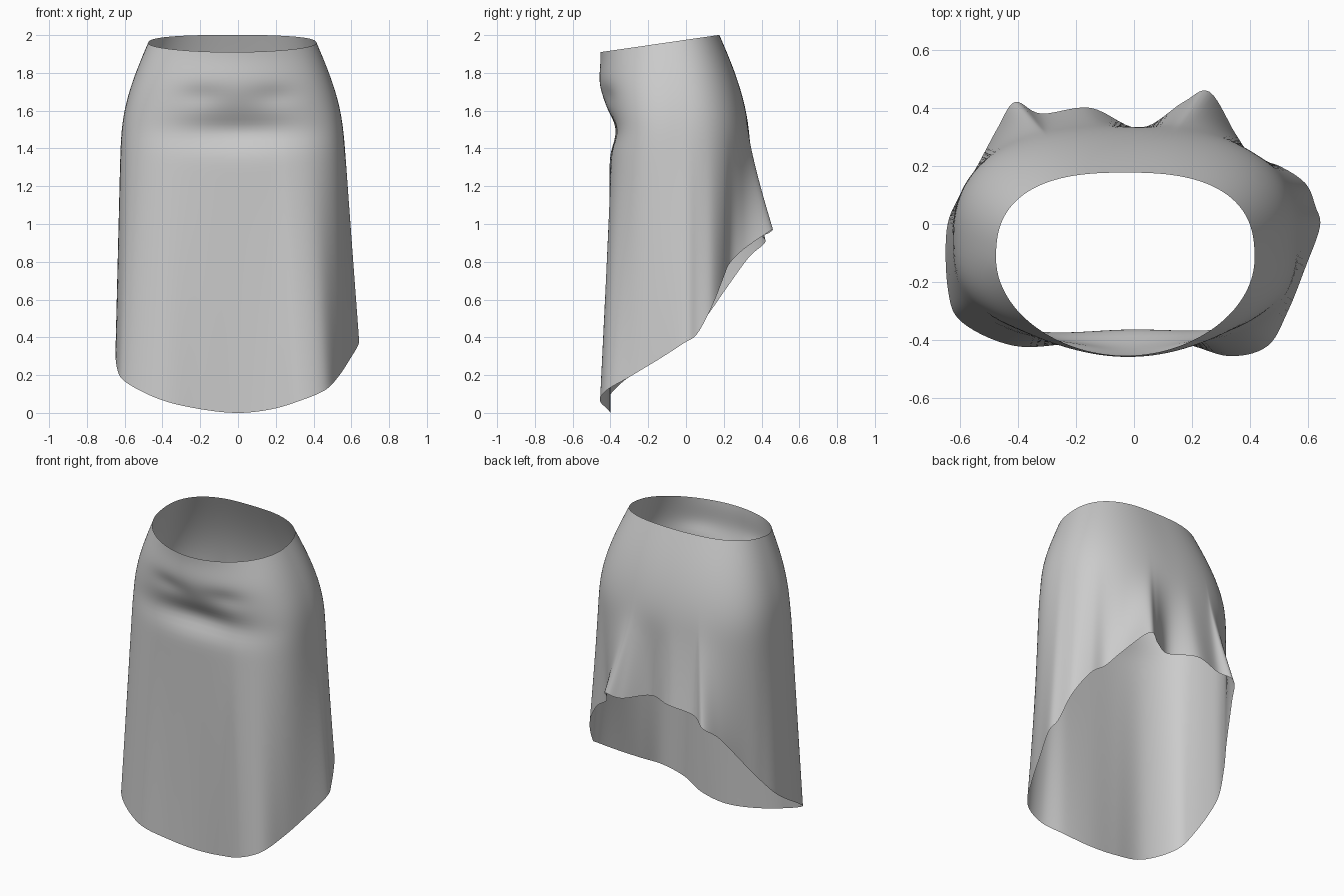
import bpy, bmesh, math
from mathutils import Vector

if "Cube" in bpy.data.objects:
    bpy.data.objects.remove(bpy.data.objects["Cube"])

# Hem line, counter-clockwise from the front centre (x, y, z)
HEM = [Vector(p) for p in (
    (0, -.40, 0), (.18, -.415, .02), (.33, -.455, .065), (.46, -.42, .12),
    (.53, -.30, .19), (.59, -.15, .28), (.64, -.01, .37), (.625, .06, .42),
    (.59, .14, .57), (.50, .20, .72), (.41, .23, .79), (.35, .31, .87),
    (.26, .455, .97), (.17, .42, .945), (.02, .33, .97), (-.15, .40, .98),
    (-.32, .38, .95), (-.41, .42, .905), (-.47, .33, .82), (-.54, .20, .64),
    (-.60, .10, .50), (-.645, -.02, .37), (-.64, -.23, .235),
    (-.59, -.34, .16), (-.41, -.42, .07), (-.20, -.41, .02))]
SUB, UPPER, LOWER = 7, 20, 40


def spline(pts, i, t):
    """Closed Catmull-Rom curve."""
    n = len(pts)
    a, b, c, d = (pts[(i + k) % n] for k in (-1, 0, 1, 2))
    return .5 * (2 * b + (c - a) * t + (2 * a - 5 * b + 4 * c - d) * t * t
                 + (3 * b - a - 3 * c + d) * t ** 3)


def ring(ang, cx, cy, rx, front, back, nf, nb):
    """Boxy oval whose front and back halves differ."""
    c, s = math.cos(ang), math.sin(ang)
    ry, n = (back, nb) if s > 0 else (front, nf)
    r = (abs(c / rx) ** n + abs(s / ry) ** n) ** (-1 / n)
    return Vector((cx + r * c, cy + r * s, 0))


def bump(v, centre, width):
    return math.exp(-((v - centre) / width) ** 2)


def creases(p):
    """Front folds below the waistband."""
    if p.y < -.1:
        w = min(1, (-.1 - p.y) / .2)
        p.y += w * (.045 * bump(p.z, 1.49, .085) * bump(p.x, 0, .33)
                    + .012 * bump(p.z, 1.68, .055) * bump(abs(p.x), .2, .12)
                    - .03 * bump(p.z, 1.74, .12) * bump(p.x, 0, .35))
    return p


def relax(col, times):
    """Soften a column, keeping its ends."""
    for _ in range(times):
        col = [col[0]] + [(a + 2 * b + c) / 4 for a, b, c in
                          zip(col, col[1:], col[2:])] + [col[-1]]
    return col


# Columns run from waist through hip to hem
columns = []
for i in range(len(HEM)):
    for k in range(SUB):
        hem = spline(HEM, i, k / SUB)
        hem.z = max(hem.z, 0)
        ang = math.atan2(hem.y + .05, hem.x + .02)
        waist = ring(ang, -.03, -.12, .445, .33, .297, 1.95, 2.6)
        waist.z = 1.91 + .09 * min(1, (waist.y + .45) / .62)
        hip = ring(ang, -.03, -.04, .59, .365, .375, 2.8, 2.5)
        hip.z = 1.5
        col = []
        for j in range(UPPER):
            u = j / UPPER
            p = waist.lerp(hip, 1 - (1 - u) ** 1.5)
            p.z = waist.z + (hip.z - waist.z) * u
            col.append(p)
        ease = 1.2 if hem.y > .1 else 1 + max(0, hem.y) * 2
        for j in range(LOWER + 1):
            t = j / LOWER
            p = hip.lerp(hem, t ** ease)
            p.z = hip.z + (hem.z - hip.z) * t
            col.append(p)
        columns.append([creases(p) for p in relax(col, 30)])

# Skirt: one open sheet
bm = bmesh.new()
grid = [[bm.verts.new(p) for p in col] for col in columns]
for i, col in enumerate(grid):
    nxt = grid[(i + 1) % len(grid)]
    for j in range(len(col) - 1):
        bm.faces.new((col[j + 1], nxt[j + 1], nxt[j], col[j])).smooth = True
mesh = bpy.data.meshes.new("skirt")
bm.to_mesh(mesh)
bm.free()
bpy.context.collection.objects.link(bpy.data.objects.new("skirt", mesh))
